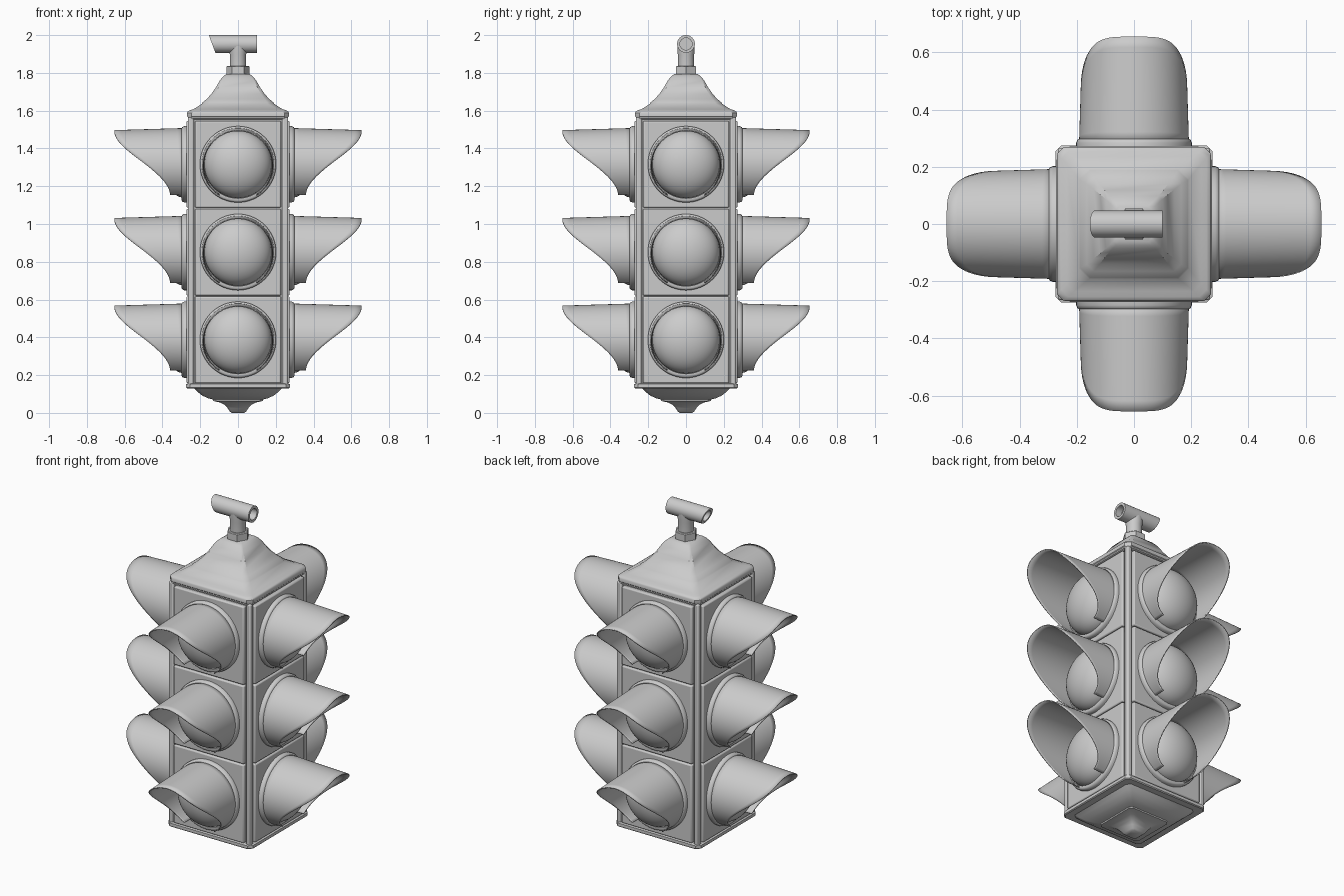
import bpy, bmesh, math
from mathutils import Matrix, Vector

if "Cube" in bpy.data.objects:
    bpy.data.objects.remove(bpy.data.objects["Cube"])

TAU = 2 * math.pi


def finish(name, bm, bevel=0.0, angle=35):
    bmesh.ops.remove_doubles(bm, verts=bm.verts, dist=1e-5)
    bmesh.ops.recalc_face_normals(bm, faces=bm.faces)
    me = bpy.data.meshes.new(name)
    bm.to_mesh(me)
    bm.free()
    ob = bpy.data.objects.new(name, me)
    bpy.context.collection.objects.link(ob)
    bpy.ops.object.select_all(action='DESELECT')
    ob.select_set(True)
    bpy.context.view_layer.objects.active = ob
    bpy.ops.object.shade_smooth_by_angle(angle=math.radians(angle))
    if bevel:
        mod = ob.modifiers.new("bevel", 'BEVEL')
        mod.width, mod.segments = bevel, 2
    return ob


def loft(name, rings, closed=True, caps=True, angle=35):
    """Skin a list of equally long point rings."""
    bm = bmesh.new()
    rows = [[bm.verts.new(p) for p in r] for r in rings]
    n = len(rows[0])
    for a, b in zip(rows, rows[1:]):
        for i in range(n if closed else n - 1):
            j = (i + 1) % n
            bm.faces.new((a[i], a[j], b[j], b[i]))
    if caps:
        bm.faces.new(rows[0])
        bm.faces.new(rows[-1])
    return finish(name, bm, angle=angle)


def square_ring(h, z, c):
    """Square of half width h with corners cut by c."""
    k = h - c
    return [(h, -k, z), (h, k, z), (k, h, z), (-k, h, z),
            (-h, k, z), (-h, -k, z), (-k, -h, z), (k, -h, z)]


def lathe(profile, mat=Matrix(), n=48):
    """Rings of (radius, height) turned around local z."""
    return [[mat @ Vector((r * math.cos(TAU * i / n), r * math.sin(TAU * i / n), h))
             for i in range(n)] for r, h in profile]


def box(name, centre, size, bevel):
    bm = bmesh.new()
    bmesh.ops.create_cube(bm, size=1, matrix=Matrix.Translation(centre) @ Matrix.Diagonal((*size, 1)))
    return finish(name, bm, bevel)


# Housing core and corner posts
box("housing_core", (0, 0, 0.86), (0.50, 0.50, 1.42), 0)
for sx in (-1, 1):
    for sy in (-1, 1):
        box("corner_post", (sx * 0.25, sy * 0.25, 0.855), (0.032, 0.032, 1.42), 0.009)

# Roof cap: rounded rim, stepped shoulder, concave pyramid
roof = [(0.255, 1.552, 0.02), (0.266, 1.558, 0.02), (0.266, 1.566, 0.02), (0.27, 1.57, 0.025),
        (0.27, 1.588, 0.025), (0.265, 1.596, 0.025), (0.254, 1.602, 0.025), (0.235, 1.608, 0.025),
        (0.192, 1.636, 0.035), (0.188, 1.644, 0.035), (0.165, 1.662, 0.025), (0.14, 1.69, 0.02),
        (0.118, 1.722, 0.015), (0.098, 1.757, 0.012), (0.085, 1.775, 0.012),
        (0.074, 1.786, 0.012), (0.062, 1.793, 0.012)]
loft("roof_cap", [square_ring(*p) for p in roof])

# Bottom plate and inverted stepped cover
base = [(0.262, 0.157, 0.02), (0.275, 0.152, 0.022), (0.275, 0.135, 0.022), (0.27, 0.13, 0.022),
        (0.232, 0.13, 0.02), (0.215, 0.112, 0.02), (0.19, 0.092, 0.02), (0.16, 0.078, 0.018),
        (0.132, 0.071, 0.015), (0.132, 0.063, 0.015), (0.095, 0.055, 0.012), (0.07, 0.043, 0.01),
        (0.054, 0.024, 0.01), (0.044, 0.008, 0.01), (0.034, 0.0, 0.01)]
loft("bottom_cover", [square_ring(*p) for p in base])

# Hanger: hexagonal collar, neck and horizontal tee with bored ends
loft("hanger_collar", lathe([(0.062, 1.785), (0.062, 1.833), (0.057, 1.837)], n=6))
loft("hanger_neck", lathe([(0.043, 1.82), (0.043, 1.895), (0.046, 1.912), (0.046, 1.953)], n=32))
turn = Matrix.Translation((0, 0, 1.953)) @ Matrix.Rotation(math.pi / 2, 4, 'Y')
tee = lathe([(0, -0.06), (0.032, -0.06), (0.032, -0.137), (0.047, -0.137),
             (0.047, 0.10), (0.032, 0.10), (0.032, 0.06), (0, 0.06)], turn, 32)
for ring in tee[2:4]:                      # slanted left end
    for p in ring:
        p.x -= 0.37 * (p.z - 1.953)
loft("hanger_tee", tee, caps=False)

# One signal unit facing -y, centred on z = 0
face = Matrix.Rotation(math.pi / 2, 4, 'X')   # lathe height points to -y
door = box("door", (0, -0.255, 0), (0.456, 0.036, 0.459), 0.007)
ring = loft("lens_ring", lathe([(0.202, 0.26), (0.202, 0.284), (0.198, 0.294), (0.192, 0.298),
                                (0.18, 0.298), (0.177, 0.275), (0.177, 0.26)], face, 64), caps=False)
dome = [(0.178 * math.cos(t * math.pi / 24), 0.28 + 0.12 * math.sin(t * math.pi / 24))
        for t in range(13)]
lens = loft("lens", lathe(dome, face, 64), caps=False)

# Visor: open-bottomed tube whose length grows smoothly toward the top
start, steps, span = math.radians(-59), 60, 10
low = math.sin(start)
rows = []
for j in range(span + 1):
    row = []
    for i in range(steps + 1):
        a = start + (math.pi - 2 * start) * i / steps
        u = (math.sin(a) - low) / (1 - low)
        reach = 0.36 + 0.295 * u * u * (3 - 2 * u)
        d = 0.285 + (reach - 0.285) * j / span
        r = 0.189 - 0.03 * (d - 0.285)
        row.append((r * math.cos(a), -d, r * math.sin(a)))
    rows.append(row)
visor = loft("visor", rows, closed=False, caps=False)
solid = visor.modifiers.new("thickness", 'SOLIDIFY')
solid.thickness, solid.offset = 0.006, 0

# Repeat the unit three high on all four sides
for part in (door, ring, lens, visor):
    for side in range(4):
        for z in (0.387, 0.851, 1.316):
            ob = part if side == 0 and z == 0.387 else part.copy()
            if ob is not part:
                bpy.context.collection.objects.link(ob)
            ob.location.z = z
            ob.rotation_euler.z = side * math.pi / 2
